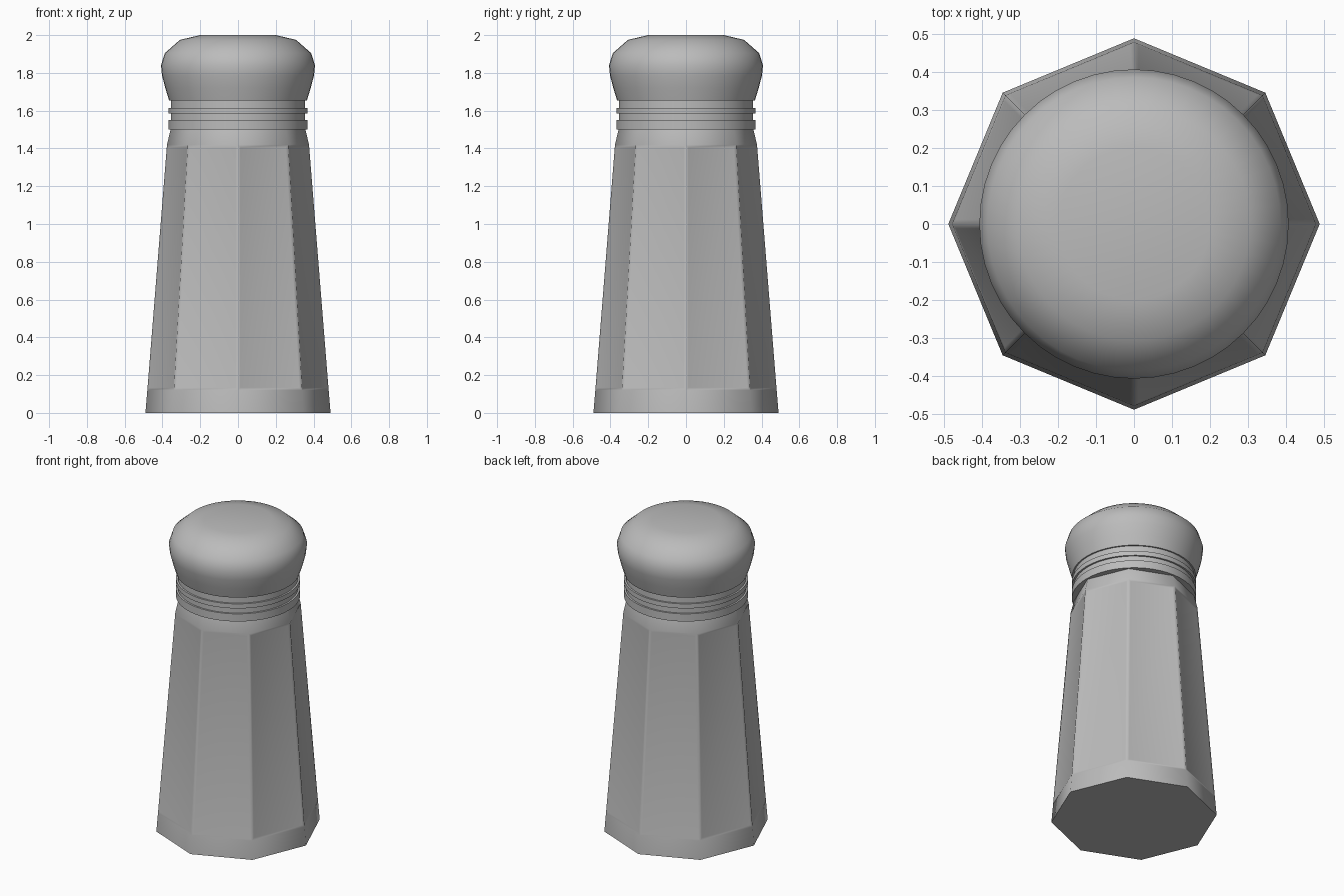
import bpy, bmesh
from math import cos, sin, pi, radians

cube = bpy.data.objects.get("Cube")
if cube:
    bpy.data.objects.remove(cube, do_unlink=True)

grey = bpy.data.materials.new("plain_grey")
grey.use_nodes = True
grey.diffuse_color = (0.5, 0.5, 0.5, 1)
grey.node_tree.nodes["Principled BSDF"].inputs["Base Color"].default_value = (0.5, 0.5, 0.5, 1)


def lathe(bm, profile, sides):
    """Stack rings of (radius, height) into a closed solid."""
    rings = []
    for r, z in profile:
        rings.append([bm.verts.new((r * cos(2 * pi * i / sides), r * sin(2 * pi * i / sides), z))
                      for i in range(sides)])
    for low, high in zip(rings, rings[1:]):
        for i in range(sides):
            j = (i + 1) % sides
            bm.faces.new((low[i], low[j], high[j], high[i]))
    bm.faces.new(rings[0][::-1])
    bm.faces.new(rings[-1])
    bm.normal_update()


def finish(name, bm, angle):
    mesh = bpy.data.meshes.new(name)
    bm.to_mesh(mesh)
    bm.free()
    mesh.materials.append(grey)
    obj = bpy.data.objects.new(name, mesh)
    bpy.context.collection.objects.link(obj)
    bpy.ops.object.select_all(action='DESELECT')
    obj.select_set(True)
    bpy.context.view_layer.objects.active = obj
    bpy.ops.object.shade_smooth_by_angle(angle=radians(angle))


# Tapered octagonal body with shallow inset panels on its long faces
bm = bmesh.new()
lathe(bm, [(0.49, 0), (0.48, 0.12), (0.376, 1.42), (0.357, 1.5)], 8)
panels = [f for f in bm.faces if abs(f.normal.z) < 0.5 and 0.5 < f.calc_center_median().z < 1]
bmesh.ops.inset_individual(bm, faces=panels, thickness=0.02, depth=-0.003)
finish("body", bm, 50)

# Threaded collar with alternating wide and narrow bands
bm = bmesh.new()
wide, narrow = 0.367, 0.356
lathe(bm, [(wide, 1.5), (wide, 1.55), (narrow, 1.55), (narrow, 1.585),
           (wide, 1.585), (wide, 1.615), (narrow, 1.615), (narrow, 1.66)], 48)
finish("collar", bm, 30)

# Rounded cap
bm = bmesh.new()
lathe(bm, [(0.365, 1.655), (0.385, 1.72), (0.402, 1.785), (0.408, 1.84), (0.387, 1.905),
           (0.307, 1.975), (0.2, 2.0)], 48)
finish("cap", bm, 50)
